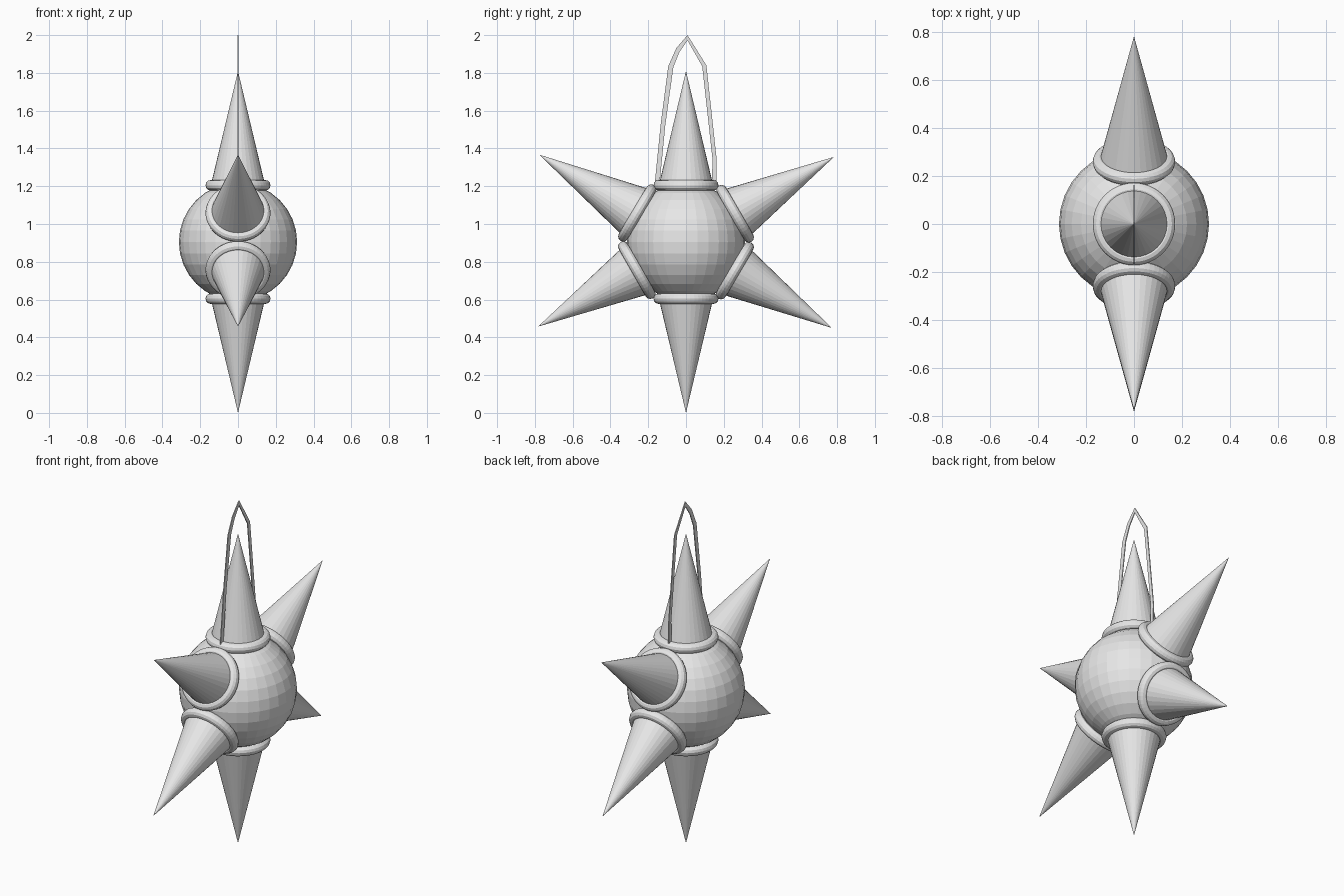
import bpy
import bmesh
from mathutils import Vector

cube = bpy.data.objects.get("Cube")
if cube:
    bpy.data.objects.remove(cube, do_unlink=True)

GREY = bpy.data.materials.new("plain_grey")
GREY.use_nodes = True
GREY.diffuse_color = (0.8, 0.8, 0.8, 1)
GREY.node_tree.nodes["Principled BSDF"].inputs["Base Color"].default_value = (0.8, 0.8, 0.8, 1)

CENTRE = Vector((0, 0, 0.905))
RING_DISTANCE = 0.3
RING_RADIUS = 0.144


def finish(name):
    obj = bpy.context.object
    obj.name = name
    obj.data.materials.append(GREY)
    return obj


def add_spike(name, tip):
    """Cone pointing from the ball to the tip, with a ring round its base."""
    axis = tip - CENTRE
    length = axis.length - RING_DISTANCE
    axis.normalize()
    turn = axis.to_track_quat('Z', 'Y').to_euler()
    bpy.ops.mesh.primitive_cone_add(
        vertices=32, radius1=RING_RADIUS, radius2=0, depth=length,
        location=CENTRE + axis * (RING_DISTANCE + length / 2), rotation=turn)
    finish(name + "_spike")
    bpy.ops.mesh.primitive_torus_add(
        major_segments=48, minor_segments=12,
        major_radius=RING_RADIUS, minor_radius=0.028,
        location=CENTRE + axis * RING_DISTANCE, rotation=turn)
    finish(name + "_ring")


# Ball
bpy.ops.mesh.primitive_uv_sphere_add(segments=32, ring_count=16, radius=0.313, location=CENTRE)
finish("ball")

# Six spikes in one upright plane
TIPS = {
    "top": (0, 1.81),
    "bottom": (0, 0),
    "upper_front": (-0.777, 1.367),
    "upper_back": (0.783, 1.355),
    "lower_front": (-0.783, 0.457),
    "lower_back": (0.772, 0.45),
}
for name, (y, z) in TIPS.items():
    add_spike(name, Vector((0, y, z)))

# Hanging loop: a flat ribbon, each row is outer y, z and inner y, z
LOOP = [
    (-0.168, 1.19, -0.142, 1.19),
    (-0.135, 1.52, -0.110, 1.52),
    (-0.094, 1.835, -0.067, 1.83),
    (-0.052, 1.93, -0.035, 1.91),
    (0.008, 2.0, 0.008, 1.972),
    (0.108, 1.84, 0.086, 1.835),
    (0.131, 1.63, 0.112, 1.60),
    (0.162, 1.345, 0.140, 1.345),
    (0.160, 1.19, 0.137, 1.19),
]
bm = bmesh.new()
rows = [(bm.verts.new((0, a, b)), bm.verts.new((0, c, d))) for a, b, c, d in LOOP]
for (o1, i1), (o2, i2) in zip(rows, rows[1:]):
    bm.faces.new((o1, o2, i2, i1))
mesh = bpy.data.meshes.new("hanging_loop")
bm.to_mesh(mesh)
bm.free()
loop = bpy.data.objects.new("hanging_loop", mesh)
bpy.context.collection.objects.link(loop)
mesh.materials.append(GREY)
solid = loop.modifiers.new("thickness", 'SOLIDIFY')
solid.thickness = 0.005
solid.offset = 0
